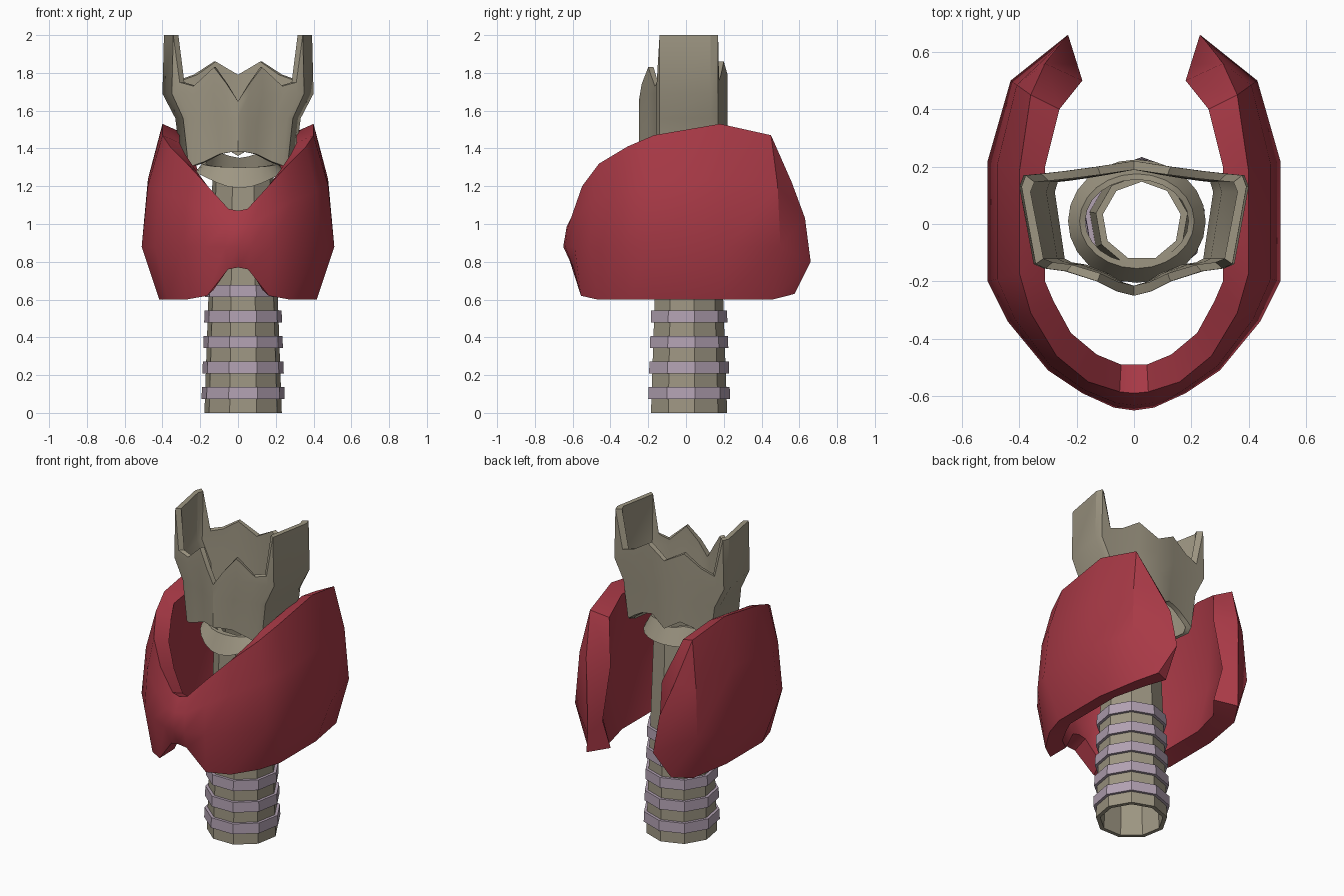
import bpy, bmesh
from math import sin, cos, radians
from mathutils import Vector

cube = bpy.data.objects.get("Cube")
if cube:
    bpy.data.objects.remove(cube, do_unlink=True)


def material(name, rgb):
    mat = bpy.data.materials.new(name)
    mat.use_nodes = True
    color = (*rgb, 1)
    mat.diffuse_color = color
    mat.node_tree.nodes["Principled BSDF"].inputs["Base Color"].default_value = color
    return mat


red = material("gland red", (.39, .041, .061))
beige = material("cartilage beige", (.34, .305, .225))
lilac = material("ring lilac", (.45, .36, .45))


def loft(name, sections, mat, closed=True, angle=30):
    """Skin a list of closed sections; cap both ends when the path is open."""
    bm = bmesh.new()
    rows = [[bm.verts.new(p) for p in section] for section in sections]
    count = len(rows[0])
    pairs = list(zip(rows, rows[1:]))
    if closed:
        pairs.append((rows[-1], rows[0]))
    else:
        bm.faces.new(rows[0])
        bm.faces.new(rows[-1])
    for a, b in pairs:
        for i in range(count):
            j = (i + 1) % count
            bm.faces.new((a[i], a[j], b[j], b[i]))
    bmesh.ops.recalc_face_normals(bm, faces=bm.faces)
    mesh = bpy.data.meshes.new(name)
    bm.to_mesh(mesh)
    bm.free()
    mesh.materials.append(mat)
    obj = bpy.data.objects.new(name, mesh)
    bpy.context.collection.objects.link(obj)
    bpy.ops.object.select_all(action="DESELECT")
    obj.select_set(True)
    bpy.context.view_layer.objects.active = obj
    bpy.ops.object.shade_smooth_by_angle(angle=radians(angle))
    return obj


def mirrored(sections, drop_last=False):
    """Add the -x half to sections that start on the centre line."""
    other = sections[1:-1] if drop_last else sections[1:]
    flip = [[Vector((-p.x, p.y, p.z)) for p in s] for s in other]
    return flip[::-1] + sections


# Gland: a curved wall open at the back
# widest outer point, outer rim point, inner rim point, bottom, top
gland_stations = [
    ((0, -.65), (0, -.59), (0, -.49), .77, 1.07),
    ((.07, -.64), (.05, -.585), (.045, -.49), .76, 1.08),
    ((.18, -.59), (.16, -.55), (.13, -.455), .62, 1.2),
    ((.3, -.51), (.27, -.46), (.22, -.38), .6, 1.32),
    ((.44, -.34), (.36, -.31), (.28, -.27), .6, 1.41),
    ((.51, -.2), (.4, -.17), (.31, -.2), .6, 1.47),
    ((.51, .22), (.4, .18), (.31, .2), .6, 1.53),
    ((.43, .5), (.36, .45), (.26, .4), .6, 1.47),
    ((.23, .66), (.31, .56), (.18, .5), .63, 1.22),
]


def gland_section(wide, rim, inner, low, high):
    wide, rim, inner = Vector(wide), Vector(rim), Vector(inner)
    middle = .88 if high > wide.y + .6 else .8
    hollow = inner.lerp(wide, .35)
    return [
        wide.lerp(rim, .85).to_3d() + Vector((0, 0, low)),
        wide.to_3d() + Vector((0, 0, middle)),
        wide.lerp(rim, .3).to_3d() + Vector((0, 0, middle + (high - middle) * .55)),
        rim.to_3d() + Vector((0, 0, high)),
        inner.to_3d() + Vector((0, 0, high - .04)),
        hollow.to_3d() + Vector((0, 0, middle + .05)),
        inner.to_3d() + Vector((0, 0, low + .03)),
    ]


gland = [gland_section(*s) for s in gland_stations]
loft("gland", mirrored(gland), red, closed=False, angle=35)

# Upper cartilage: a flared box-like shell with tall side plates
# x, y, top, bottom
shell_plan = [
    (0, -.25, 1.65, 1.38), (.06, -.235, 1.74, 1.38), (.13, -.2, 1.83, 1.37),
    (.24, -.165, 1.73, 1.33), (.315, -.155, 1.75, 1.31), (.35, -.14, 2, 1.31),
    (.4, .13, 2, 1.31), (.385, .17, 2, 1.33), (.33, .175, 1.76, 1.36),
    (.24, .185, 1.79, 1.4), (.13, .2, 1.86, 1.42), (0, .22, 1.79, 1.36),
]


def shell_section(x, y, top, bottom):
    levels = [(bottom, .75), (1.56, .83), (min(1.69, top - .03), 1), (top, .98)]
    outer = [Vector((x * s, y, z)) for z, s in levels]
    inner = [Vector((p.x * .92, p.y * .86, p.z)) for p in outer]
    return outer + inner[::-1]


shell = [shell_section(*s) for s in shell_plan]
loft("upper_cartilage", mirrored(shell, drop_last=True), beige)


# Windpipe tube and its rings, nine-sided with a flat front
def tube_radius(z):
    return .208 - .035 * z


def polygon_tube(name, low, high, extra, wall, mat):
    sections = []
    for k in range(9):
        a = radians(90 + 40 * k)
        profile = [(tube_radius(low) + extra, low), (tube_radius(high) + extra, high),
                   (tube_radius(high) - wall, high), (tube_radius(low) - wall, low)]
        sections.append([Vector((.027 + r * cos(a), .01 + r * sin(a), z))
                         for r, z in profile])
    return loft(name, sections, mat)


polygon_tube("windpipe", 0, 1.3, 0, .025, beige)
for n in range(5):
    z = .105 + .135 * n
    polygon_tube(f"windpipe_ring_{n + 1}", z - .032, z + .032, .018, .005, lilac)

# Collar cartilage: a flared skirt, pointed at the front and raised at the back
collar = []
for k in range(24):
    a = radians(15 * k)
    front, back = max(0, -sin(a)), max(0, sin(a))
    top = 1.32 + .06 * back - .02 * front - .03 * max(0, back - .9) * 10
    base = 1.27 - .08 * front ** 3 - .01 * back
    collar.append([Vector((.01 + rx * cos(a), .01 + ry * sin(a), z))
                   for rx, ry, z in ((.24, .215, base), (.2, .165, top),
                                     (.18, .145, top), (.2, .18, base))])
loft("collar_cartilage", collar, beige)
